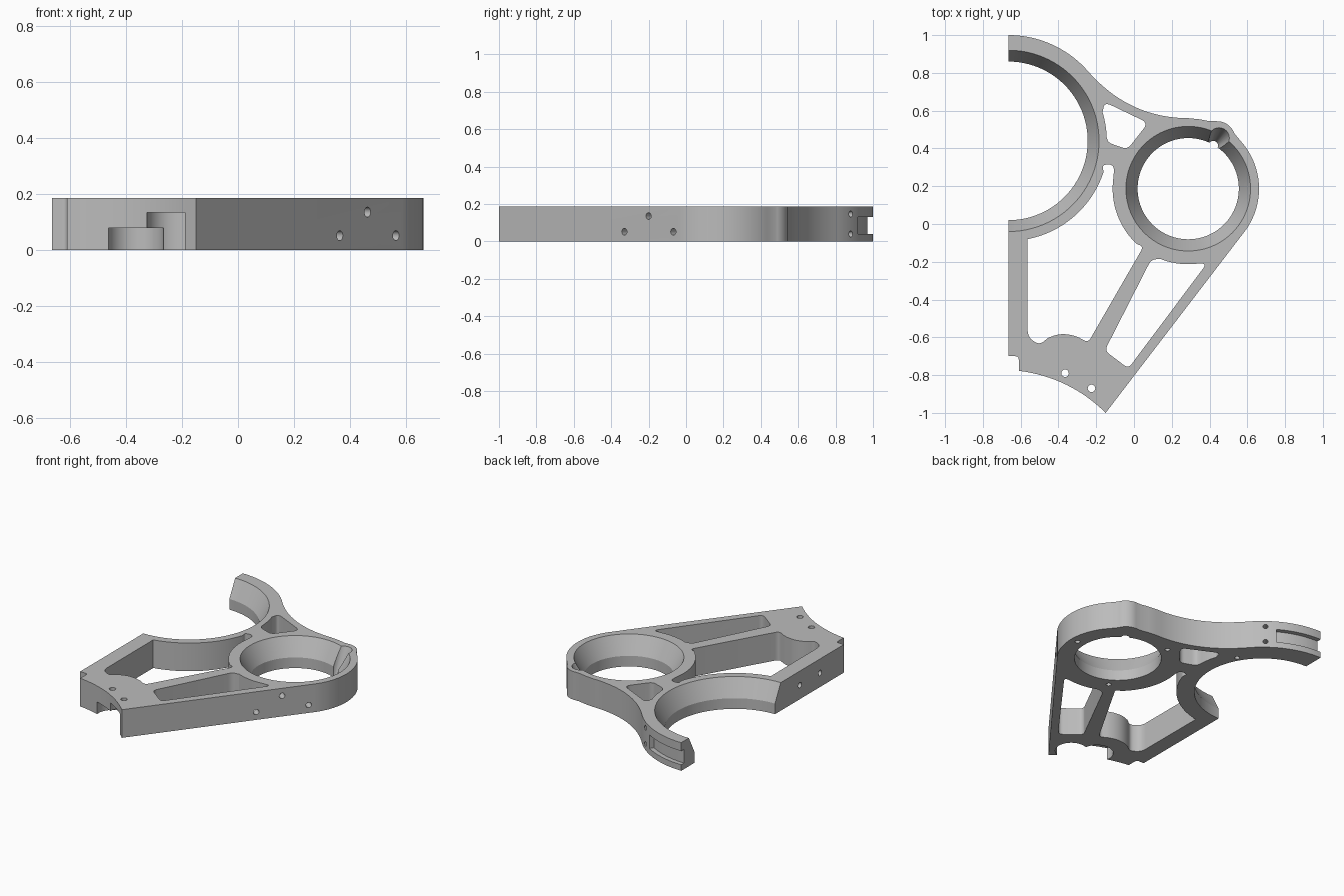
import bpy, bmesh
from math import sin, cos, radians
from mathutils import Vector

cube = bpy.data.objects.get("Cube")
if cube:
    bpy.data.objects.remove(cube)

H = 0.186
BIG = (-0.665, 0.44)     # centre of the half-round saddle
RING = (0.287, 0.187)    # centre of the closed ring


def arc(c, r, a0, a1, n=32):
    step = (a1 - a0) / n
    return [(c[0] + r * cos(radians(a0 + step * i)),
             c[1] + r * sin(radians(a0 + step * i))) for i in range(n + 1)]


def bend(p, c, q, n=16):
    """Quadratic curve from p to q pulled towards c."""
    p, c, q = Vector(p), Vector(c), Vector(q)
    return [tuple(p.lerp(c, i / n).lerp(c.lerp(q, i / n), i / n)) for i in range(n + 1)]


def rounded(path):
    """Round every point that carries a third value, the corner size."""
    out = []
    for i, p in enumerate(path):
        if len(p) == 2:
            out.append(p)
            continue
        v = Vector(p[:2])
        ends = []
        for nb in (path[i - 1], path[(i + 1) % len(path)]):
            d = Vector(nb[:2]) - v
            ends.append(v + d.normalized() * min(p[2], d.length * 0.48))
        out += bend(ends[0], v, ends[1], 8)
    return out


def to_object(name, bm):
    bmesh.ops.recalc_face_normals(bm, faces=bm.faces)
    mesh = bpy.data.meshes.new(name)
    bm.to_mesh(mesh)
    bm.free()
    obj = bpy.data.objects.new(name, mesh)
    bpy.context.collection.objects.link(obj)
    return obj


def prism(name, path, z0, z1):
    bm = bmesh.new()
    face = bm.faces.new([bm.verts.new((x, y, z0)) for x, y in rounded(path)])
    top = bmesh.ops.extrude_face_region(bm, geom=[face])["geom"]
    bmesh.ops.translate(bm, vec=(0, 0, z1 - z0),
                        verts=[v for v in top if isinstance(v, bmesh.types.BMVert)])
    return to_object(name, bm)


def loft(name, rings, axis=(0, 0, 1), n=24):
    """Round solid through a list of (centre, radius)."""
    bm = bmesh.new()
    q = Vector(axis).to_track_quat('Z', 'Y')
    loops = [[bm.verts.new(Vector(c) + q @ Vector((x, y, 0)))
              for x, y in arc((0, 0), r, 0, 360, n)[:-1]] for c, r in rings]
    for a, b in zip(loops, loops[1:]):
        for i in range(n):
            j = (i + 1) % n
            bm.faces.new((a[i], a[j], b[j], b[i]))
    bm.faces.new(loops[0])
    bm.faces.new(loops[-1])
    return to_object(name, bm)


def drill(p, axis, depth, r):
    """Hole of the given depth, entering at p against the axis."""
    p, axis = Vector(p), Vector(axis).normalized()
    return loft("hole", [(p - axis * depth, r), (p + axis * 0.05, r)], axis, 16)


def bore(name, c, r0, r1):
    """Straight lower bore that flares towards the top."""
    z = 0.07
    r2 = r1 + (r1 - r0) * 0.1 / (H - z)
    return loft(name, [((*c, -0.1), r0), ((*c, z), r0), ((*c, H + 0.1), r2)], n=96)


# Plate outline
outline = (arc(BIG, 0.56, 90, 42)
           + bend((-0.249, 0.815), (-0.03, 0.56), (0.29, 0.56))[1:]
           + [(0.35, 0.554), (0.40, 0.544)]
           + arc((0.44, 0.447), 0.097, 90, 20, 14)
           + arc(RING, 0.375, 42, -37)
           + bend((-0.15, -1), (-0.34, -0.812), (-0.61, -0.777))
           + [(-0.61, -0.70, 0.02), (-0.665, -0.70)])
plate = prism("bracket_plate", outline, 0, H)

cutters = [bore("saddle_bore", BIG, 0.42, 0.48), bore("ring_bore", RING, 0.268, 0.33)]

# Three windows through the plate
large = ([(-0.563, -0.6, 0.04), (-0.50, -0.64, 0.03), (-0.455, -0.603)]
         + bend((-0.44, -0.597), (-0.37, -0.567), (-0.29, -0.602), 10)
         + [(-0.243, -0.628, 0.03), (0.05, -0.12, 0.03)]
         + arc(RING, 0.4, 227, 171)
         + [(-0.105, 0.315, 0.04), (-0.168, 0.315, 0.04)]
         + arc(BIG, 0.53, -18, -79))
small = ([(-0.155, 0.645, 0.04), (0.075, 0.535, 0.04), (-0.035, 0.395, 0.03),
          (-0.135, 0.43, 0.03)] + arc(BIG, 0.521, 2, 17, 8))
slim = ([(0.09, -0.19, 0.03)] + arc(RING, 0.4, 248, 277, 12)
        + [(0.385, -0.21, 0.035), (-0.03, -0.765, 0.03), (-0.155, -0.67, 0.03)])
for path in (large, small, slim):
    cutters.append(prism("window", path, -0.1, H + 0.1))

# Leaning groove in the ring wall
cutters.append(loft("groove", [((0.408, 0.398, -0.05), 0.018),
                               ((0.42, 0.415, 0), 0.025),
                               ((0.45, 0.455, H), 0.055),
                               ((0.46, 0.468, H + 0.05), 0.065)]))

# Slot and screw holes on the outside of the saddle arm
cutters.append(prism("slot", arc(BIG, 0.53, 59, 96, 16) + arc(BIG, 0.62, 96, 59, 16),
                     0.04, 0.13))
side = Vector((cos(radians(52)), sin(radians(52)), 0))
for z in (0.04, 0.147):
    cutters.append(drill(Vector((*BIG, z)) + side * 0.56, side, 0.05, 0.016))

# Bolt holes with wide pockets under the foot
for x, y, z in ((-0.365, -0.79, 0.08), (-0.225, -0.87, 0.135)):
    cutters.append(loft("pocket", [((x, y, -0.1), 0.1), ((x, y, z), 0.1)], n=48))
    cutters.append(drill((x, y, H), (0, 0, 1), 0.3, 0.02))

# Screw holes in the long slanted side and in the flat side
for t, z in ((0.845, 0.052), (1.008, 0.136), (1.175, 0.052)):
    cutters.append(drill((-0.15 + 0.603 * t, -1 + 0.797 * t, z), (0.797, -0.603, 0), 0.05, 0.018))
for y in (-0.24, -0.45):
    cutters.append(drill((-0.665, y, 0.093), (-1, 0, 0), 0.06, 0.018))

# Screw holes in the underside
for c, r, a in ((RING, 0.325, 0), (RING, 0.325, 120), (RING, 0.325, 240), (BIG, 0.455, 30)):
    x, y = arc(c, r, a, a, 1)[0]
    cutters.append(drill((x, y, 0), (0, 0, -1), 0.06, 0.016))

# Cut everything out of the plate
bpy.context.view_layer.objects.active = plate
for cutter in cutters:
    cutter.hide_render = True
    mod = plate.modifiers.new("cut", 'BOOLEAN')
    mod.operation = 'DIFFERENCE'
    mod.solver = 'EXACT'
    mod.object = cutter
    bpy.ops.object.modifier_apply(modifier=mod.name)
    bpy.data.objects.remove(cutter)

# Grey metal
grey = bpy.data.materials.new("grey_metal")
grey.use_nodes = True
colour = (0.5, 0.5, 0.5, 1)
grey.diffuse_color = colour
grey.node_tree.nodes["Principled BSDF"].inputs["Base Color"].default_value = colour
plate.data.materials.clear()
plate.data.materials.append(grey)

for o in bpy.context.selected_objects:
    o.select_set(False)
plate.select_set(True)
bpy.ops.object.shade_smooth_by_angle(angle=radians(25))
